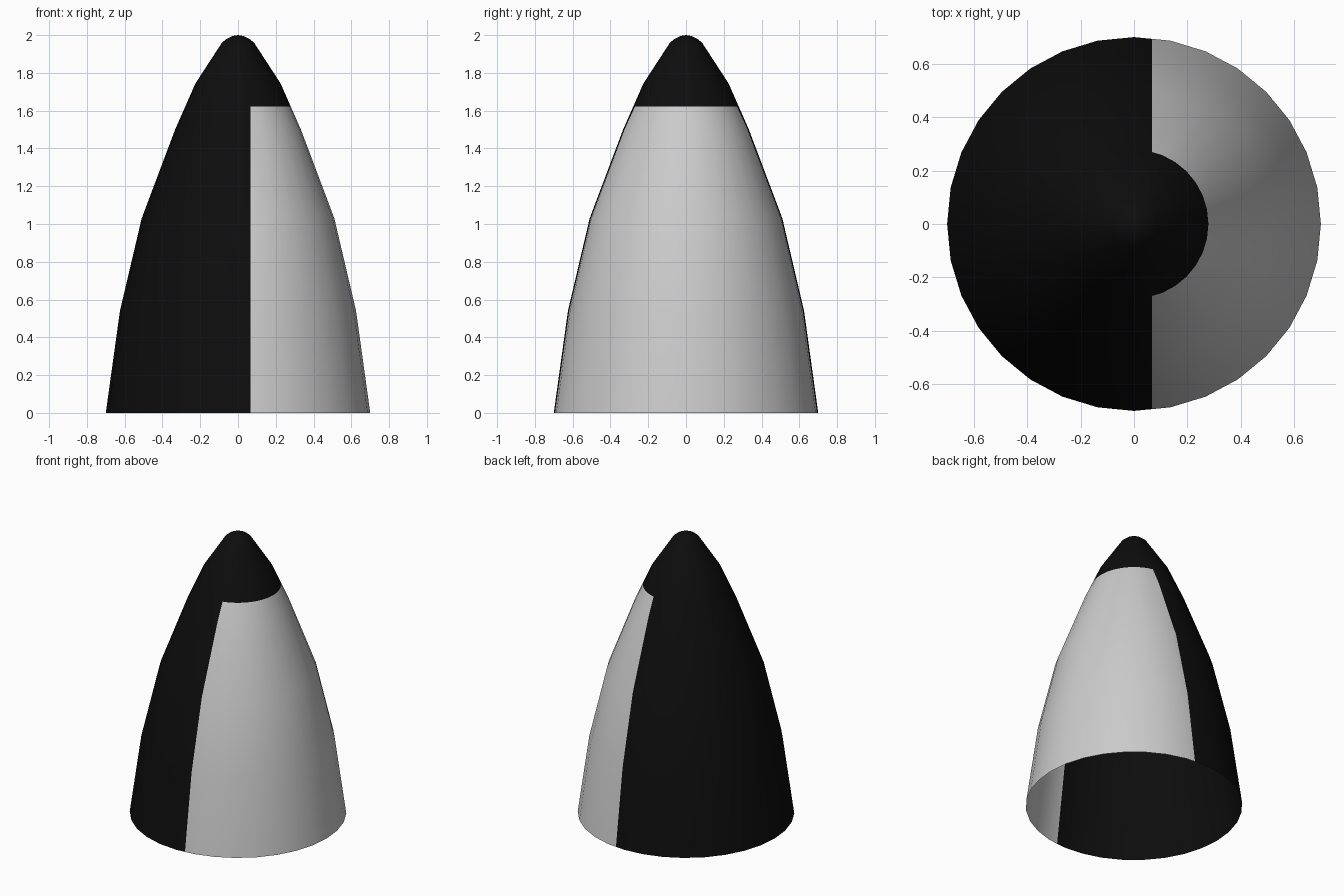
import bpy, bmesh, math

if "Cube" in bpy.data.objects:
    bpy.data.objects.remove(bpy.data.objects["Cube"])

SIDES = 32
SEAM_X, CAP_Z = 0.067, 1.623
# Radius and height from the open rim to just below the tip
PROFILE = [(0.70, 0), (0.625, 0.54), (0.51, 1.03), (0.333, 1.5),
           (0.225, 1.745), (0.085, 1.96), (0.06, 1.98), (0.03, 1.995)]


def nose_shell(name, keep, color=None):
    """Revolve the profile, cut along the colour seams, keep the wanted faces."""
    bm = bmesh.new()
    rings = []
    for r, z in PROFILE:
        rings.append([bm.verts.new((r * math.cos(2 * math.pi * i / SIDES),
                                    r * math.sin(2 * math.pi * i / SIDES), z))
                      for i in range(SIDES)])
    tip = bm.verts.new((0, 0, 2))
    for i in range(SIDES):
        j = (i + 1) % SIDES
        for a, b in zip(rings, rings[1:]):
            bm.faces.new((a[i], a[j], b[j], b[i]))
        bm.faces.new((rings[-1][i], rings[-1][j], tip))
    for co, no in (((SEAM_X, 0, 0), (1, 0, 0)), ((0, 0, CAP_Z), (0, 0, 1))):
        bmesh.ops.bisect_plane(bm, geom=bm.verts[:] + bm.edges[:] + bm.faces[:],
                               plane_co=co, plane_no=no)
    drop = [f for f in bm.faces if not keep(f.calc_center_median())]
    bmesh.ops.delete(bm, geom=drop, context='FACES')
    for f in bm.faces:
        f.smooth = True
    me = bpy.data.meshes.new(name)
    bm.to_mesh(me)
    bm.free()
    ob = bpy.data.objects.new(name, me)
    bpy.context.collection.objects.link(ob)
    if color:
        mat = bpy.data.materials.new(name + "_black")
        mat.diffuse_color = color
        mat.use_nodes = True
        mat.node_tree.nodes["Principled BSDF"].inputs["Base Color"].default_value = mat.diffuse_color
        me.materials.append(mat)
    return ob


def is_panel(c):
    return c.x > SEAM_X and c.z < CAP_Z


# Grey side panel
nose_shell("side_panel", is_panel)
# Black heat-shielded side and tip
nose_shell("heat_shield", lambda c: not is_panel(c), (0.004, 0.004, 0.004, 1))
